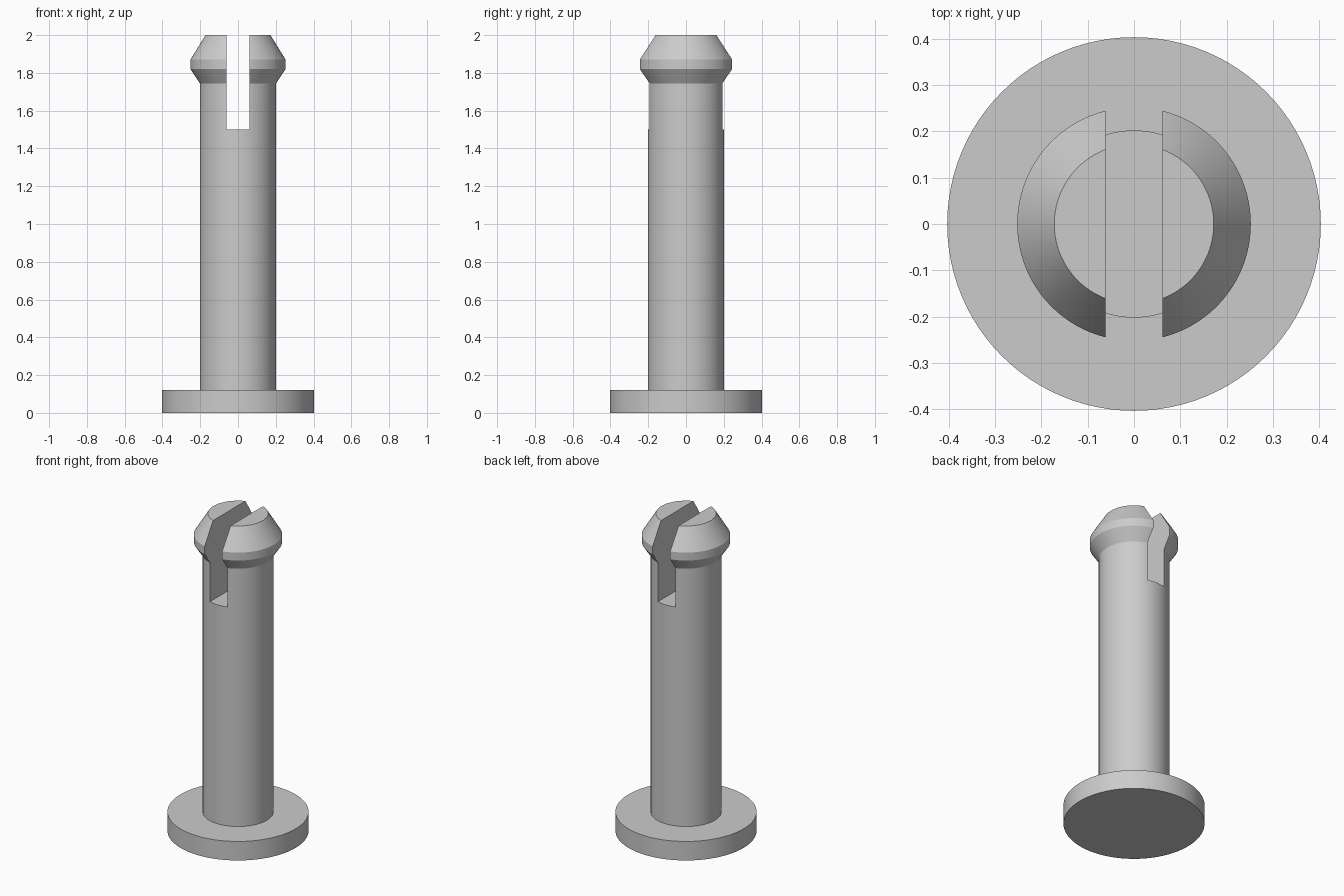
import bpy, bmesh, math

default_cube = bpy.data.objects.get("Cube")
if default_cube:
    bpy.data.objects.remove(default_cube, do_unlink=True)

SEGMENTS = 96

grey = bpy.data.materials.new("plain_grey")
grey.use_nodes = True
colour = (0.6, 0.6, 0.6, 1)
grey.diffuse_color = colour
grey.node_tree.nodes["Principled BSDF"].inputs["Base Color"].default_value = colour


def add_object(name, bm):
    bmesh.ops.recalc_face_normals(bm, faces=bm.faces)
    mesh = bpy.data.meshes.new(name)
    bm.to_mesh(mesh)
    bm.free()
    mesh.materials.append(grey)
    obj = bpy.data.objects.new(name, mesh)
    bpy.context.collection.objects.link(obj)
    return obj


def turned(name, profile):
    """Revolve (radius, height) points around z and cap both ends."""
    bm = bmesh.new()
    rings = []
    for radius, z in profile:
        angles = [math.tau * i / SEGMENTS for i in range(SEGMENTS)]
        rings.append([bm.verts.new((radius * math.cos(a), radius * math.sin(a), z))
                      for a in angles])
    for low, high in zip(rings, rings[1:]):
        for i in range(SEGMENTS):
            j = (i + 1) % SEGMENTS
            bm.faces.new((low[i], low[j], high[j], high[i]))
    bm.faces.new(rings[0])
    bm.faces.new(rings[-1])
    return add_object(name, bm)


def select_only(obj):
    bpy.ops.object.select_all(action='DESELECT')
    obj.select_set(True)
    bpy.context.view_layer.objects.active = obj


# Round base flange
flange = turned("base_flange", [(0.403, 0), (0.403, 0.12)])

# Shaft with the flared snap head
pin = turned("split_pin", [(0.202, 0.06), (0.202, 1.745), (0.252, 1.82),
                           (0.252, 1.87), (0.172, 2)])

# Slot through the head, front to back
bm = bmesh.new()
bmesh.ops.create_cube(bm, size=1)
bmesh.ops.scale(bm, vec=(0.122, 1, 1), verts=bm.verts)
bmesh.ops.translate(bm, vec=(0, 0, 2), verts=bm.verts)
cutter = add_object("slot_cutter", bm)
cutter.hide_render = True

slot = pin.modifiers.new("slot", 'BOOLEAN')
slot.operation = 'DIFFERENCE'
slot.solver = 'EXACT'
slot.object = cutter
select_only(pin)
bpy.ops.object.modifier_apply(modifier=slot.name)
bpy.data.objects.remove(cutter, do_unlink=True)

# Smooth round walls, crisp edges
for part in (flange, pin):
    select_only(part)
    bpy.ops.object.shade_smooth_by_angle(angle=math.radians(25))
